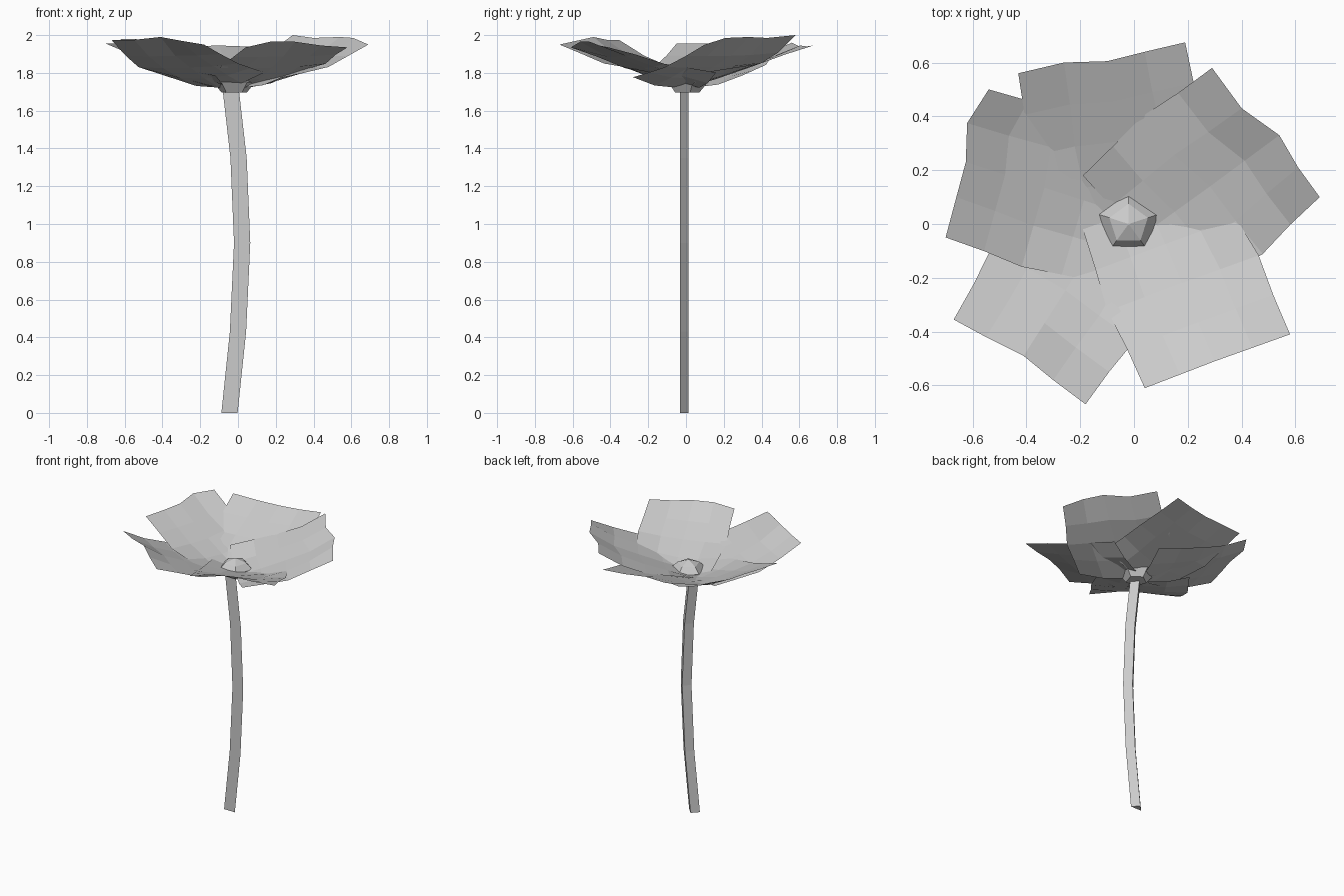
import bpy
from math import cos, sin, pi
from mathutils import Vector

if "Cube" in bpy.data.objects:
    bpy.data.objects.remove(bpy.data.objects["Cube"])


def add_mesh(name, verts, faces):
    mesh = bpy.data.meshes.new(name)
    mesh.from_pydata([tuple(v) for v in verts], [], faces)
    mesh.update()
    ob = bpy.data.objects.new(name, mesh)
    bpy.context.collection.objects.link(ob)
    return ob


def loft(name, rings):
    """Skin a stack of equal rings and cap both ends."""
    n = len(rings[0])
    verts = [p for r in rings for p in r]
    faces = [(k * n + i, k * n + (i + 1) % n, (k + 1) * n + (i + 1) % n, (k + 1) * n + i)
             for k in range(len(rings) - 1) for i in range(n)]
    faces.append(tuple(reversed(range(n))))
    faces.append(tuple(range(len(verts) - n, len(verts))))
    return add_mesh(name, verts, faces)


# Bowed stem with a flat triangular section
stem_path = [(-0.045, 0), (0.0, 0.43), (0.022, 0.9), (0.003, 1.35), (-0.037, 1.70)]
loft("stem", [[(x - 0.043, -0.033, z), (x + 0.043, -0.033, z), (x, 0.012, z)]
              for x, z in stem_path])

# Five-sided flower centre
centre_profile = [(0.07, 1.695), (0.115, 1.75), (0.075, 1.79), (0.005, 1.815)]
loft("flower_centre", [[(-0.02 + r * cos(pi / 2 + i * 2 * pi / 5),
                         r * sin(pi / 2 + i * 2 * pi / 5), z) for i in range(5)]
                       for r, z in centre_profile])

# Row heights, cupping and width bulge from the inner edge to the rim
ROW_Z = [1.722, 1.768, 1.825, 1.885]
ROW_CUP = [0.065, 0.045, 0.015, 0.01]
ROW_WIDTH = [1.0, 1.04, 1.09, 1.03]


def petal(name, tilt, rim, inner_a, inner_b):
    """Square 4 x 4 sheet from an inner edge to a wavy rim; tilt lifts the first side."""
    rim = [Vector(p) for p in rim]
    a, b = Vector((*inner_a, 0)), Vector((*inner_b, 0))
    verts = []
    for k in range(4):
        t = k / 4
        row = [a.lerp(b, i / 4).lerp(rim[i], t) for i in range(5)]
        mid = (row[0] + row[4]) / 2
        for i, p in enumerate(row):
            q = mid + (p - mid) * ROW_WIDTH[k]
            u = i / 2 - 1
            wave = 0.25 * t * (rim[i].z - 1.96)
            z = ROW_Z[k] + ROW_CUP[k] * u * u + wave - tilt * u * (1 - t * t)
            verts.append((q.x, q.y, z))
    verts += rim
    faces = [(k * 5 + i, (k + 1) * 5 + i, (k + 1) * 5 + i + 1, k * 5 + i + 1)
             for k in range(4) for i in range(4)]
    add_mesh(name, verts, faces)


# Petals, overlapping like a pinwheel
petal("petal_back", -0.012,
      [(-0.43, 0.56, 1.96), (-0.26, 0.60, 1.94), (-0.10, 0.605, 1.945),
       (0.04, 0.64, 1.94), (0.19, 0.675, 1.945)], (-0.30, -0.05), (0.28, 0.07))
petal("petal_right", 0.01,
      [(0.29, 0.58, 2.0), (0.40, 0.43, 1.985), (0.54, 0.33, 1.99),
       (0.61, 0.21, 1.985), (0.69, 0.10, 1.95)], (-0.19, 0.18), (0.23, -0.28))
petal("petal_front_right", 0.015,
      [(0.58, -0.41, 1.935), (0.44, -0.46, 1.945), (0.30, -0.51, 1.965),
       (0.17, -0.56, 1.965), (0.04, -0.61, 1.935)], (0.30, 0.16), (-0.19, -0.02))
petal("petal_front_left", 0.015,
      [(-0.18, -0.67, 1.95), (-0.30, -0.58, 1.97), (-0.41, -0.49, 1.99),
       (-0.55, -0.42, 1.975), (-0.67, -0.355, 1.975)], (0.14, -0.17), (-0.34, 0.16))
petal("petal_left", 0.0,
      [(-0.70, -0.05, 1.955), (-0.66, 0.10, 1.955), (-0.625, 0.23, 1.96),
       (-0.62, 0.375, 1.98), (-0.54, 0.50, 1.98)], (-0.12, -0.22), (0.04, 0.30))
